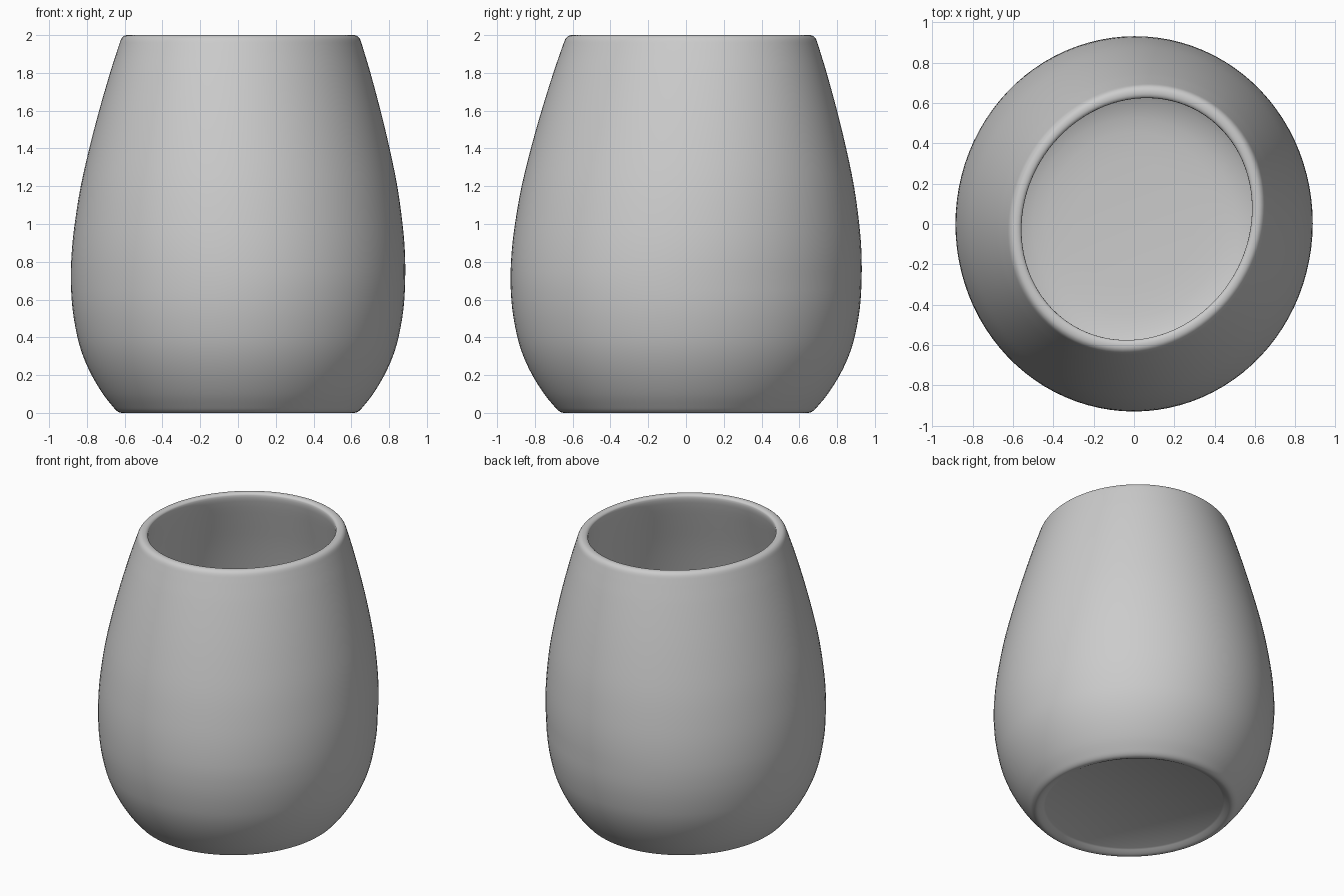
import bpy, bmesh, math

if "Cube" in bpy.data.objects:
    bpy.data.objects.remove(bpy.data.objects["Cube"])

# Profile (radius along x, height): underside, foot, belly, rim, inner wall, floor
outer = [(0.56, 0.025), (0.59, 0.008), (0.615, 0.0), (0.638, 0.008), (0.66, 0.03),
         (0.715, 0.1), (0.775, 0.2), (0.82, 0.3), (0.85, 0.4), (0.876, 0.55),
         (0.885, 0.7), (0.882, 0.85), (0.868, 1.0), (0.838, 1.2), (0.795, 1.4),
         (0.745, 1.6), (0.689, 1.8), (0.658, 1.9), (0.642, 1.95), (0.631, 1.98),
         (0.617, 1.995), (0.6, 2.0), (0.582, 1.997), (0.571, 1.985)]
inner = [(0.575, 1.94), (0.612, 1.8), (0.667, 1.6), (0.715, 1.4), (0.757, 1.2),
         (0.787, 1.0), (0.801, 0.85), (0.803, 0.7), (0.79, 0.55), (0.76, 0.4),
         (0.71, 0.28), (0.63, 0.18), (0.5, 0.12), (0.3, 0.1)]


def smooth_path(pts, steps=3):
    """Catmull-Rom through the profile points."""
    out = []
    for i in range(len(pts) - 1):
        p0, p1, p2 = pts[max(i - 1, 0)], pts[i], pts[i + 1]
        p3 = pts[min(i + 2, len(pts) - 1)]
        # centripetal-like tangents that respect uneven spacing
        d0 = max(math.dist(p0, p1), 1e-6)
        d1 = math.dist(p1, p2)
        d2 = max(math.dist(p2, p3), 1e-6)
        for s in range(steps):
            t = s / steps
            pt = []
            for k in range(2):
                m1 = (p2[k] - p0[k]) / (d0 + d1) * d1 if i else p2[k] - p1[k]
                m2 = (p3[k] - p1[k]) / (d1 + d2) * d1
                pt.append((2*t**3 - 3*t**2 + 1) * p1[k] + (t**3 - 2*t**2 + t) * m1
                          + (3*t**2 - 2*t**3) * p2[k] + (t**3 - t**2) * m2)
            out.append(pt)
    return out + [pts[-1]]


def place(r, z, a):
    """Slightly oval section whose mouth drifts off centre and skews."""
    k = max(0.0, (z - 0.7) / 1.3)
    x, y = r * math.cos(a), r * 1.05 * math.sin(a)
    skew = 0.045 * k
    return (x + skew * y + 0.014 * k, y + skew * x + 0.025 * k, max(z, 0.0))


# Cup body: one closed lathed shell
SEG = 96
bm = bmesh.new()
rings = [[bm.verts.new(place(r, z, 2 * math.pi * i / SEG)) for i in range(SEG)]
         for r, z in smooth_path(outer + inner)]
for lo, hi in zip(rings, rings[1:]):
    for i in range(SEG):
        j = (i + 1) % SEG
        bm.faces.new((lo[i], lo[j], hi[j], hi[i]))

# Underside and inside floor caps
for ring, z in ((rings[0], 0.025), (rings[-1], 0.1)):
    c = bm.verts.new((0, 0, z))
    for i in range(SEG):
        bm.faces.new((c, ring[i], ring[(i + 1) % SEG]))
bmesh.ops.recalc_face_normals(bm, faces=bm.faces)

mesh = bpy.data.meshes.new("cup_body")
bm.to_mesh(mesh)
bm.free()
cup = bpy.data.objects.new("cup_body", mesh)
bpy.context.collection.objects.link(cup)
bpy.context.view_layer.objects.active = cup
cup.select_set(True)
bpy.ops.object.shade_smooth_by_angle(angle=math.radians(50))
